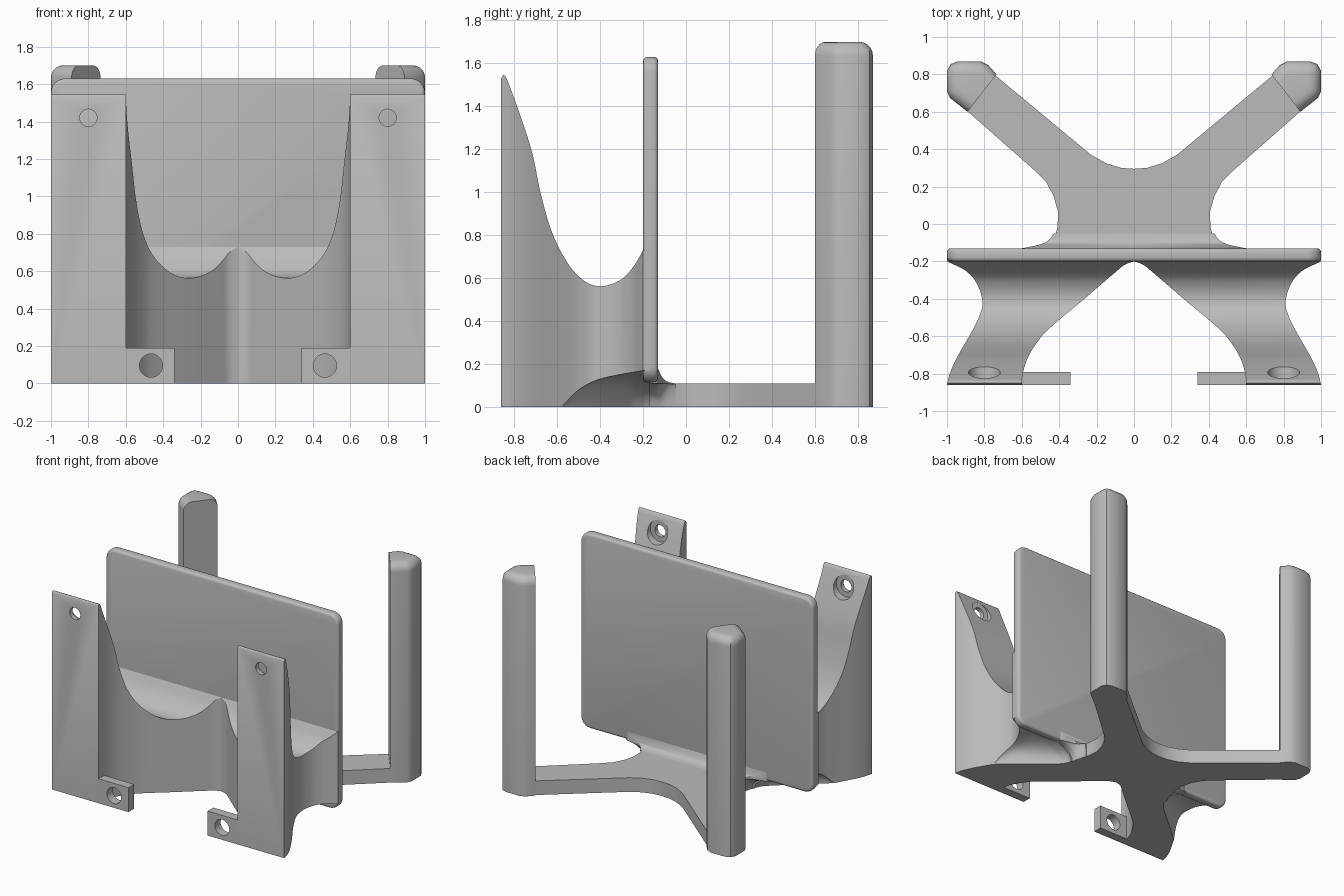
import bpy, bmesh, math
from mathutils import Vector, Matrix

cube = bpy.data.objects.get("Cube")
if cube:
    bpy.data.objects.remove(cube, do_unlink=True)

grey = bpy.data.materials.new("plain grey")
grey.use_nodes = True
grey.diffuse_color = (0.5, 0.5, 0.5, 1)
grey.node_tree.nodes["Principled BSDF"].inputs["Base Color"].default_value = (0.5, 0.5, 0.5, 1)


def make(name, bm):
    """Turn a bmesh into a named grey object."""
    bmesh.ops.recalc_face_normals(bm, faces=bm.faces)
    mesh = bpy.data.meshes.new(name)
    bm.to_mesh(mesh)
    bm.free()
    mesh.materials.append(grey)
    obj = bpy.data.objects.new(name, mesh)
    bpy.context.collection.objects.link(obj)
    return obj


def finish(obj, cutters=(), mirror=False):
    """Cut the holes, mirror across x, then shade smooth with sharp edges."""
    for cutter in cutters:
        mod = obj.modifiers.new("hole", 'BOOLEAN')
        mod.object = cutter
        mod.solver = 'EXACT'
    if mirror:
        obj.modifiers.new("mirror", 'MIRROR').use_clip = True
    bpy.ops.object.select_all(action='DESELECT')
    obj.select_set(True)
    bpy.context.view_layer.objects.active = obj
    for mod in list(obj.modifiers):
        bpy.ops.object.modifier_apply(modifier=mod.name)
    bpy.ops.object.shade_smooth_by_angle(angle=math.radians(32))
    for cutter in cutters:
        bpy.data.objects.remove(cutter, do_unlink=True)


def prism(outline, low, high):
    """Extrude a flat outline upwards."""
    bm = bmesh.new()
    face = bm.faces.new([bm.verts.new((x, y, low)) for x, y in outline])
    top = bmesh.ops.extrude_face_region(bm, geom=[face])["geom"]
    verts = [g for g in top if isinstance(g, bmesh.types.BMVert)]
    bmesh.ops.translate(bm, verts=verts, vec=(0, 0, high - low))
    return bm


def box(low, high):
    bm = bmesh.new()
    low, high = Vector(low), Vector(high)
    size = Matrix.Diagonal((*(high - low), 1))
    bmesh.ops.create_cube(bm, size=1, matrix=Matrix.Translation((low + high) / 2) @ size)
    return bm


def drill(x, z, radius, front, back):
    """Hidden cutter cylinder along y."""
    bm = bmesh.new()
    place = Matrix.Translation((x, (front + back) / 2, z)) @ Matrix.Rotation(math.pi / 2, 4, 'X')
    bmesh.ops.create_cone(bm, cap_ends=True, segments=32, radius1=radius, radius2=radius,
                          depth=back - front, matrix=place)
    cutter = make("hole_cutter", bm)
    cutter.hide_render = True
    return cutter


def smooth_curve(points):
    """Smooth function through the given points, clamped at both ends."""
    def slope(i):
        a, b = points[max(i - 1, 0)], points[min(i + 1, len(points) - 1)]
        return (b[1] - a[1]) / (b[0] - a[0])

    def value(u):
        if u <= points[0][0]:
            return points[0][1]
        for i in range(len(points) - 1):
            (a, p), (b, q) = points[i], points[i + 1]
            if u <= b:
                h = b - a
                t = (u - a) / h
                s = t * t * (3 - 2 * t)
                bend = slope(i) * t * (1 - t) ** 2 - slope(i + 1) * t * t * (1 - t)
                return p + (q - p) * s + h * bend
        return points[-1][1]
    return value


def loft(stations, inner, foot, outer, flare, top):
    """Sections along y: flat foot, concave flare out to the wall, shaped top."""
    bm = bmesh.new()
    rings = []
    for y in stations:
        a, b, f = foot(y), outer(y), max(flare(y), 0.004)
        ring = [(inner(y), 0)]
        for k in range(7):
            t = k * math.pi / 12
            ring.append((a + (b - a) * (1 - math.cos(t)), f * math.sin(t)))
        ring += [(b, top(y)), (inner(y), top(y))]
        rings.append([bm.verts.new((x, y, z)) for x, z in ring])
    count = len(rings[0])
    for r, s in zip(rings, rings[1:]):
        for i in range(count):
            j = (i + 1) % count
            bm.faces.new((r[i], r[j], s[j], s[i]))
    bm.faces.new(rings[0])
    bm.faces.new(rings[-1])
    return bm


# Front arms: curved walls with a scooped top and a flared underside
inner = smooth_curve([(-.86, .6), (-.8, .595), (-.72, .57), (-.65, .53), (-.57, .465),
                      (-.4, .265), (-.25, .09), (-.215, .045), (-.2, 0)])
outer = smooth_curve([(-.86, 1), (-.8, .985), (-.72, .95), (-.58, .87), (-.5, .83),
                      (-.42, .81), (-.32, .84), (-.25, .9), (-.2, 1)])
line = smooth_curve([(-.58, .87), (-.5, .78), (-.26, .5), (-.2, .46)])
scoop = smooth_curve([(-.86, 1.53), (-.85, 1.545), (-.835, 1.53), (-.75, 1.295), (-.71, 1.16),
                      (-.68, 1.01), (-.63, .83), (-.553, .674), (-.47, .585), (-.39, .563),
                      (-.3, .595), (-.24, .66), (-.2, .73)])
flare = smooth_curve([(-.58, 0), (-.5, .08), (-.4, .13), (-.2, .17)])


def foot(y):
    return outer(y) if y < -.58 else min(line(y), outer(y))


steps = 66
stations = [-.86 + .66 * i / steps for i in range(steps + 1)] + [-.855, -.845, -.205, -.17]
arm = make("front_arms", loft(sorted(stations), inner, foot, outer, flare, scoop))
finish(arm, [drill(.8, 1.42, .046, -1, -.6), drill(.8, 1.42, .085, -.825, -.6)], mirror=True)

# Fillet joining the back of the plate to the base
fillet_width = smooth_curve([(-.17, .62), (-.13, .6), (-.115, .52), (-.09, .46), (-.05, .43)])
fillet_foot = smooth_curve([(-.17, .45), (-.05, .42)])
fillet_top = smooth_curve([(-.17, .18), (-.13, .18), (-.115, .145), (-.09, .12), (-.05, .11)])
fillet = loft([-.17 + .01 * i for i in range(13)], lambda y: 0, fillet_foot, fillet_width,
              lambda y: min(.11, fillet_top(y) - .005), fillet_top)
finish(make("plate_fillet", fillet), mirror=True)

# Back plate with rounded corners and softened rims
plate = box((-1, -.2, .115), (1, -.13, 1.63))
bmesh.ops.bevel(plate, geom=[e for e in plate.edges
                             if abs(e.verts[0].co.y - e.verts[1].co.y) > .05],
                offset=.075, segments=6, profile=.5, affect='EDGES')
bmesh.ops.bevel(plate, geom=[e for e in plate.edges
                             if abs(e.verts[0].co.y - e.verts[1].co.y) < .001],
                offset=.02, segments=3, profile=.5, affect='EDGES')
finish(make("back_plate", plate))

# Base hub with two arms reaching to the rear posts
edge_back = [(.07, .3), (.15, .325), (.23, .37), (.76, .81), (.91, .62),
             (.53, .285), (.47, .225), (.43, .15), (.405, .06), (.41, -.02),
             (.425, -.08), (.46, -.2)]
outline = [(0, .295)] + edge_back + [(-x, y) for x, y in reversed(edge_back)]
finish(make("base_arms", prism(outline, 0, .11)))

# Rear posts with rounded tops
post_outline = [(.735, .8), (.78, .85), (.82, .87), (.94, .87), (.98, .855), (1, .82),
                (1, .71), (.985, .675), (.89, .6)]
post = prism(post_outline, 0, 1.7)
rim = []
for e in post.edges:
    a, b = e.verts[0].co, e.verts[1].co
    inner_edge = max(a.y, b.y) < .81 and min(a.x, b.x) < .75
    if min(a.z, b.z) > 1.6 and not inner_edge:
        rim.append(e)
bmesh.ops.bevel(post, geom=rim, offset=.065, segments=5, profile=.5, affect='EDGES',
                clamp_overlap=True)
finish(make("rear_posts", post), mirror=True)

# Small screw tabs at the front feet
tab = make("screw_tabs", box((.34, -.86, 0), (.61, -.79, .19)))
finish(tab, [drill(.465, .095, .062, -1, -.6)], mirror=True)
